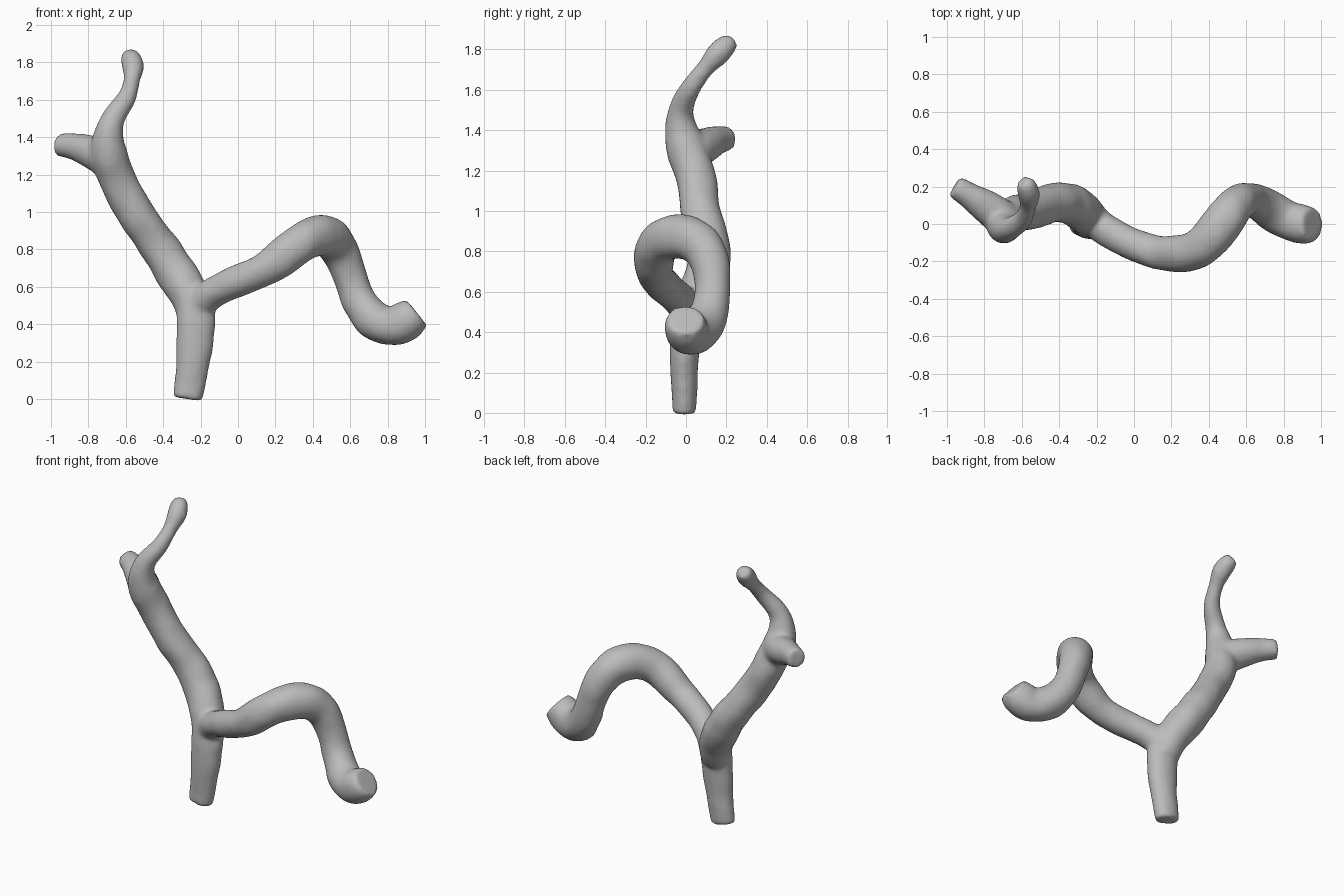
import bpy, bmesh, math
from mathutils import Vector, noise

cube = bpy.data.objects.get("Cube")
if cube:
    bpy.data.objects.remove(cube)

bark = bpy.data.materials.new("grey_bark")
bark.use_nodes = True
colour = (0.5, 0.5, 0.5, 1)
bark.diffuse_color = colour
bark.node_tree.nodes["Principled BSDF"].inputs["Base Color"].default_value = colour

SIDES, STEPS = 20, 6


def smooth_path(points):
    """Catmull-Rom through (x, y, z, radius) points."""
    p = [Vector(q) for q in points]
    p = [2 * p[0] - p[1]] + p + [2 * p[-1] - p[-2]]
    path = []
    for a, b, c, d in zip(p, p[1:], p[2:], p[3:]):
        for i in range(STEPS):
            t = i / STEPS
            path.append(0.5 * (2 * b + (c - a) * t + (2 * a - 5 * b + 4 * c - d) * t ** 2
                               + (3 * b - a - 3 * c + d) * t ** 3))
    return path + [p[-2]]


def add_limb(bm, points, depth=1.0):
    """Closed tube of varying radius; depth squashes it along y."""
    path = smooth_path(points)
    side = Vector((0, 1, 0))
    rings = []
    for i, q in enumerate(path):
        tangent = (path[min(i + 1, len(path) - 1)].xyz - path[max(i - 1, 0)].xyz).normalized()
        side = (side - tangent * side.dot(tangent)).normalized()
        other = tangent.cross(side)
        ring = []
        for k in range(SIDES):
            a = math.tau * k / SIDES
            off = (side * math.cos(a) + other * math.sin(a)) * q.w
            off.y *= depth
            off *= 1 + 0.07 * noise.noise((q.xyz + off) * 9)
            ring.append(bm.verts.new(q.xyz + off))
        rings.append(ring)
    for r, s in zip(rings, rings[1:]):
        for k in range(SIDES):
            n = (k + 1) % SIDES
            bm.faces.new((r[k], r[n], s[n], s[k]))
    bm.faces.new(rings[0][::-1])
    bm.faces.new(rings[-1])


bm = bmesh.new()

# Trunk
add_limb(bm, [(-0.27, -0.01, 0, .08), (-0.255, -0.01, .1, .085), (-0.235, -0.01, .25, .095),
              (-0.225, 0, .42, .105), (-0.225, 0.02, .56, .09)], depth=0.75)

# Tall limb ending in a thin twig
add_limb(bm, [(-0.225, 0.01, .42, .09), (-0.26, 0.05, .55, .105), (-0.33, 0.1, .67, .11),
              (-0.42, 0.115, .81, .105), (-0.55, 0.07, 1.0, .1), (-0.64, 0.05, 1.16, .1),
              (-0.69, 0, 1.31, .1), (-0.69, -0.025, 1.42, .08), (-0.66, -0.02, 1.51, .062),
              (-0.595, 0.025, 1.61, .052), (-0.57, 0.09, 1.7, .045), (-0.562, 0.15, 1.77, .057),
              (-0.575, 0.2, 1.82, .054), (-0.59, 0.228, 1.848, .038)])

# Short side stub
add_limb(bm, [(-0.68, 0.03, 1.26, .09), (-0.74, 0.06, 1.305, .095), (-0.83, 0.12, 1.335, .08),
              (-0.9, 0.165, 1.352, .068), (-0.96, 0.2, 1.36, .06)])

# Winding branch
add_limb(bm, [(-0.22, 0.02, .5, .09), (-0.13, -0.045, .57, .085), (0, -0.11, .63, .085),
              (.12, -0.15, .68, .09), (.22, -0.16, .745, .1), (.32, -0.145, .82, .103),
              (.41, -0.075, .867, .11), (.49, .03, .86, .11), (.55, .105, .78, .1),
              (.6, .13, .65, .09), (.65, .12, .52, .093), (.73, .075, .42, .105),
              (.83, .02, .39, .105), (.9, 0, .42, .108), (.955, 0, .462, .09)])

mesh = bpy.data.meshes.new("forked_branch")
bmesh.ops.recalc_face_normals(bm, faces=bm.faces)
bm.to_mesh(mesh)
bm.free()
mesh.materials.append(bark)
branch = bpy.data.objects.new("forked_branch", mesh)
bpy.context.collection.objects.link(branch)

# Fuse the limbs into one skin and soften the forks
remesh = branch.modifiers.new("fuse", 'REMESH')
remesh.mode = 'VOXEL'
remesh.voxel_size = 0.014
remesh.use_smooth_shade = True
soften = branch.modifiers.new("soften", 'SMOOTH')
soften.factor = 0.5
soften.iterations = 8
